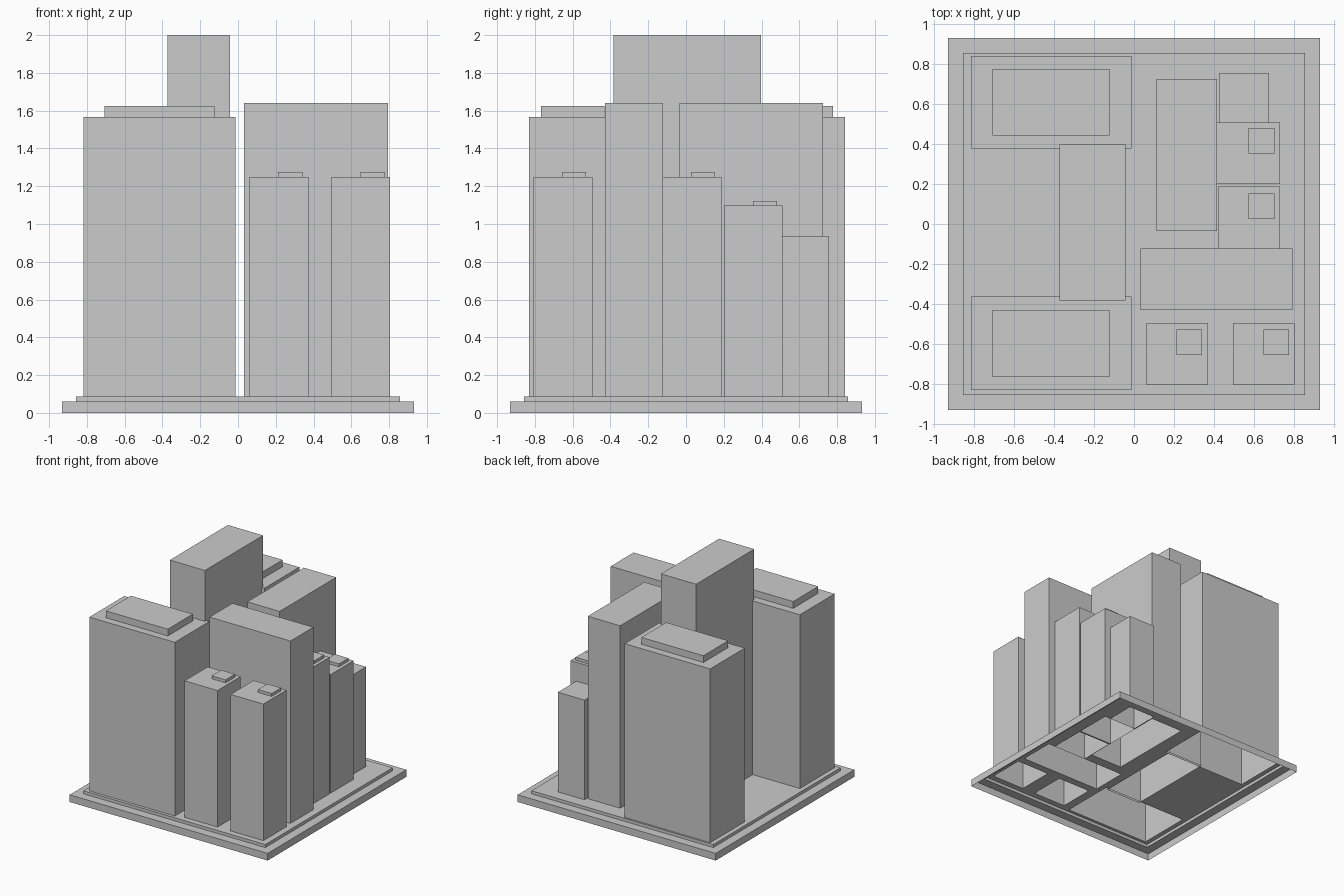
import bpy

if "Cube" in bpy.data.objects:
    bpy.data.objects.remove(bpy.data.objects["Cube"])


def block(name, rect, z0, z1, holes=()):
    """Open-bottomed box on rect (x0, x1, y0, y1); the top is left open over holes."""
    x0, x1, y0, y1 = rect
    xs = sorted({x0, x1} | {min(max(v, x0), x1) for h in holes for v in h[:2]})
    ys = sorted({y0, y1} | {min(max(v, y0), y1) for h in holes for v in h[2:]})
    verts, faces = [], []

    def quad(*pts):
        faces.append(tuple(range(len(verts), len(verts) + 4)))
        verts.extend(pts)

    # side walls
    ring = [(x0, y0), (x1, y0), (x1, y1), (x0, y1)]
    for (ax, ay), (bx, by) in zip(ring, ring[1:] + ring[:1]):
        quad((ax, ay, z0), (bx, by, z0), (bx, by, z1), (ax, ay, z1))
    # top, skipping the cells covered by whatever rises from it
    for a, b in zip(xs, xs[1:]):
        for c, d in zip(ys, ys[1:]):
            mx, my = (a + b) / 2, (c + d) / 2
            if not any(h[0] < mx < h[1] and h[2] < my < h[3] for h in holes):
                quad((a, c, z1), (b, c, z1), (b, d, z1), (a, d, z1))
    mesh = bpy.data.meshes.new(name)
    mesh.from_pydata(verts, [], faces)
    mesh.update()
    obj = bpy.data.objects.new(name, mesh)
    bpy.context.collection.objects.link(obj)
    return obj


BASE_Z, PLATE_Z = 0.061, 0.087

# name: (footprint, height, roof box footprint, roof box height)
buildings = {
    "back_left_tower": ((-0.818, -0.013, 0.378, 0.843), 1.567,
                        (-0.708, -0.124, 0.443, 0.777), 1.625),
    "front_left_tower": ((-0.818, -0.013, -0.832, -0.364), 1.567,
                         (-0.708, -0.124, -0.768, -0.431), 1.625),
    "tallest_tower": ((-0.374, -0.043, -0.384, 0.398), 2.0, None, 0),
    "back_right_slab": ((0.112, 0.417, -0.035, 0.726), 1.641, None, 0),
    "cross_slab": ((0.033, 0.795, -0.43, -0.122), 1.641, None, 0),
    "front_tower_left": ((0.062, 0.372, -0.807, -0.496), 1.25,
                         (0.212, 0.342, -0.656, -0.529), 1.275),
    "front_tower_right": ((0.495, 0.804, -0.807, -0.496), 1.25,
                          (0.648, 0.777, -0.656, -0.529), 1.275),
    "side_tower_high": ((0.42, 0.732, -0.122, 0.187), 1.25,
                        (0.575, 0.703, 0.026, 0.154), 1.275),
    "side_tower_middle": ((0.417, 0.732, 0.2, 0.51), 1.097,
                          (0.575, 0.703, 0.354, 0.482), 1.122),
    "side_tower_low": ((0.426, 0.677, 0.51, 0.757), 0.936, None, 0),
}

# stepped base, open underneath
plate = (-0.857, 0.857, -0.857, 0.857)
block("base", (-0.933, 0.933, -0.933, 0.933), 0, BASE_Z, [plate])
block("plaza", plate, BASE_Z, PLATE_Z, [b[0] for b in buildings.values()])

# buildings with their roof boxes
for name, (rect, height, roof, roof_height) in buildings.items():
    block(name, rect, PLATE_Z, height, [roof] if roof else [])
    if roof:
        block(name + "_roof_box", roof, height, roof_height)
